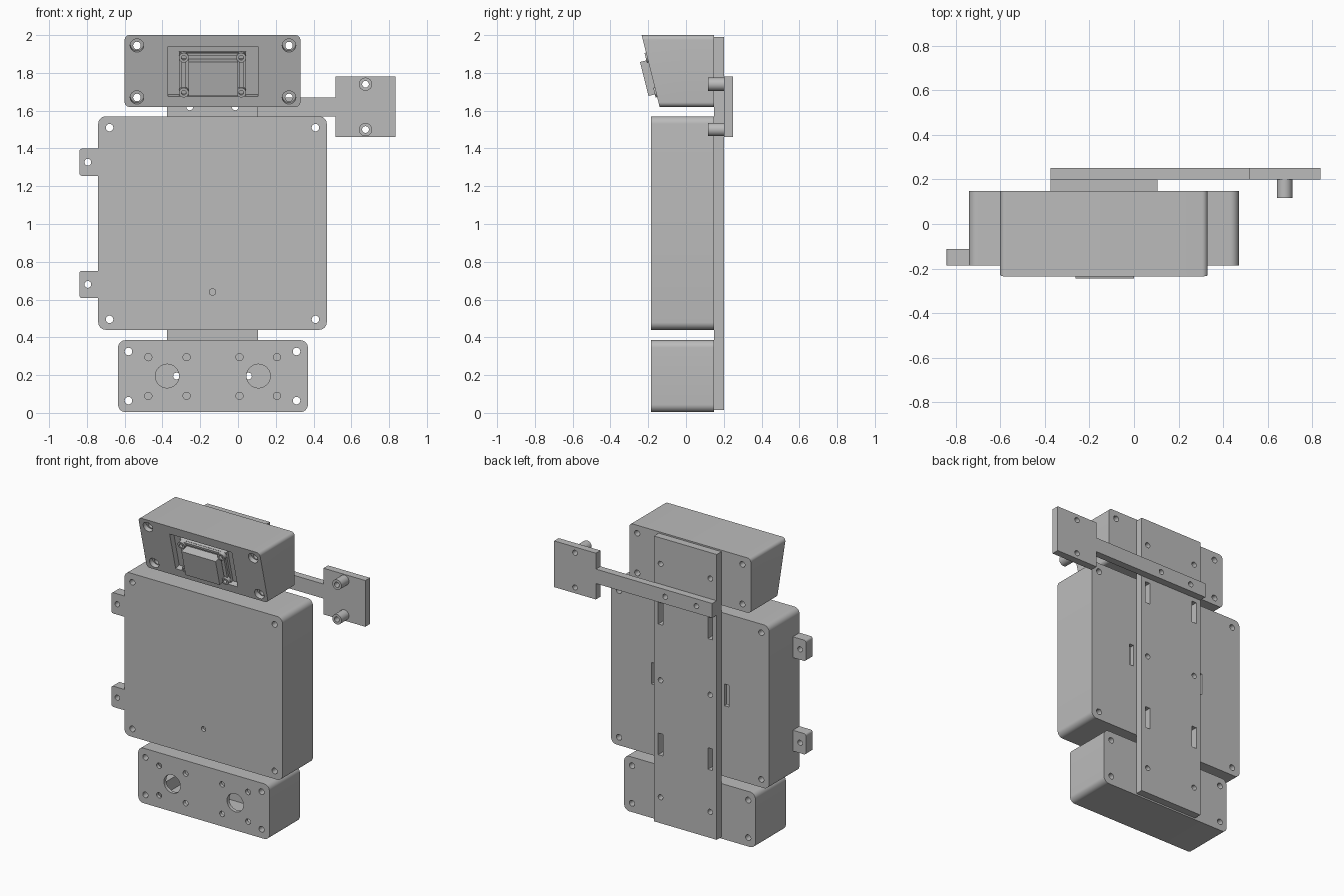
import bpy, bmesh, math
from mathutils import Matrix, Vector

cube = bpy.data.objects.get("Cube")
if cube:
    bpy.data.objects.remove(cube)

grey = bpy.data.materials.new("plain_grey")
grey.use_nodes = True
grey.diffuse_color = (0.5, 0.5, 0.5, 1)
grey.node_tree.nodes["Principled BSDF"].inputs["Base Color"].default_value = (0.5, 0.5, 0.5, 1)

parts = []
BACK, SEAM, FRONT = 0.148, -0.16, -0.185
MID = -0.135                       # centre line of the boxes and spine
TILT = math.atan(0.25)             # lean of the top box face


def face_y(z):
    return -0.235 + (2 - z) * 0.25


def make(name, bm):
    bmesh.ops.recalc_face_normals(bm, faces=bm.faces)
    mesh = bpy.data.meshes.new(name)
    bm.to_mesh(mesh)
    bm.free()
    mesh.materials.append(grey)
    obj = bpy.data.objects.new(name, mesh)
    bpy.context.collection.objects.link(obj)
    parts.append(obj)
    return obj


def add_box(bm, x, y, z):
    size = Vector((x[1] - x[0], y[1] - y[0], z[1] - z[0]))
    mid = Vector((sum(x), sum(y), sum(z))) / 2
    bmesh.ops.create_cube(bm, size=1, matrix=Matrix.Translation(mid) @ Matrix.Diagonal(size.to_4d()))


def add_rod(bm, x, z, r, y, sides=24):
    m = Matrix.Translation((x, sum(y) / 2, z)) @ Matrix.Rotation(math.pi / 2, 4, 'X')
    bmesh.ops.create_cone(bm, cap_ends=True, segments=sides, radius1=r, radius2=r,
                          depth=y[1] - y[0], matrix=m)


def add_tilted(bm, x, z, w, h, low, high, r=0):
    """Block or rod square to the leaning face, from low to high above it."""
    place = Matrix.Translation((x, face_y(z), z)) @ Matrix.Rotation(TILT, 4, 'X')
    tmp = bmesh.new()
    if r:
        add_rod(tmp, 0, 0, r, (-high, -low))
    else:
        add_box(tmp, (-w / 2, w / 2), (-high, -low), (-h / 2, h / 2))
    bmesh.ops.transform(tmp, matrix=place, verts=tmp.verts)
    mesh = bpy.data.meshes.new("tmp")
    tmp.to_mesh(mesh)
    tmp.free()
    bm.from_mesh(mesh)
    bpy.data.meshes.remove(mesh)


def block(name, x, y, z, radius=0):
    """Box with its front-to-back edges rounded."""
    bm = bmesh.new()
    add_box(bm, x, y, z)
    if radius:
        edges = [e for e in bm.edges
                 if abs(e.verts[0].co.y - e.verts[1].co.y) > 0.9 * (y[1] - y[0])
                 and abs(e.verts[0].co.x - e.verts[1].co.x) < 1e-4]
        bmesh.ops.bevel(bm, geom=edges, offset=radius, segments=8, profile=0.5, affect='EDGES')
    return make(name, bm)


def cut(obj, bm):
    cutter = make("cutter", bm)
    parts.remove(cutter)
    cutter.hide_render = True
    mod = obj.modifiers.new("cut", 'BOOLEAN')
    mod.operation, mod.solver, mod.object = 'DIFFERENCE', 'EXACT', cutter
    bpy.context.view_layer.objects.active = obj
    bpy.ops.object.modifier_apply(modifier=mod.name)
    bpy.data.objects.remove(cutter)


def drill(obj, xs, zs, r, y=(-0.4, 0.4)):
    bm = bmesh.new()
    for x in xs:
        for z in zs:
            add_rod(bm, x, z, r, y)
    cut(obj, bm)


def slots(obj, xs, zs, w=0.035, h=0.15, y=(0.05, 0.4)):
    bm = bmesh.new()
    for x in xs:
        for z in zs:
            add_box(bm, (x - w / 2, x + w / 2), y, (z - h / 2, z + h / 2))
    cut(obj, bm)


def case(name, x, z, screw_x, screw_z):
    """Hollow body with solid screw corners, closed by a front lid."""
    body = block(name + "_body", x, (SEAM, BACK), z, 0.04)
    for a, b in ((0.03, 0.11), (0.11, 0.03)):
        bm = bmesh.new()
        add_box(bm, (x[0] + a, x[1] - a), (-0.3, 0.118), (z[0] + b, z[1] - b))
        cut(body, bm)
    lid = block(name + "_lid", x, (FRONT, SEAM), z, 0.04)
    for part in (body, lid):
        drill(part, screw_x, screw_z, 0.02)
    return body, lid


SPINE_HOLES = (MID - 0.19, MID + 0.19)

# Main case with side slots
main_body, main_lid = case("main_case", (-0.74, 0.47), (0.44, 1.57), (-0.68, 0.41), (0.495, 1.51))
slots(main_body, (MID - 0.28, MID + 0.28), (1.005,))
drill(main_body, SPINE_HOLES, (1.005,), 0.018)
drill(main_lid, (MID,), (0.64,), 0.017)

# Side mounting tabs
for name, z in (("lower", 0.68), ("upper", 1.327)):
    tab = block(name + "_side_tab", (-0.84, -0.74), (FRONT, -0.112), (z - 0.072, z + 0.072), 0.015)
    for v in tab.data.vertices:       # square against the case
        if v.co.x > -0.76:
            v.co.x = -0.735
    drill(tab, (-0.795,), (z,), 0.018)

# Lower case with two round openings
low_body, low_lid = case("lower_case", (-0.635, 0.37), (0.004, 0.385), (-0.58, 0.31), (0.065, 0.325))
drill(low_body, SPINE_HOLES, (0.195,), 0.018)
drill(low_lid, (-0.375, 0.108), (0.195,), 0.063)
drill(low_lid, (-0.475, -0.272, 0.008, 0.206), (0.09, 0.295), 0.019)

# Top case: straight rear half and leaning front half
rear = block("top_case_rear", (-0.6, 0.33), (0, BACK), (1.62, 2), 0.025)
head = block("top_case_front", (-0.6, 0.33), (-0.3, 0), (1.62, 2), 0.025)
for v in head.data.vertices:
    if v.co.y < -0.1:
        v.co.y = face_y(v.co.z)
CORNER_X, CORNER_Z = (-0.535, 0.27), (1.67, 1.945)
bm = bmesh.new()
for x in CORNER_X:
    for z in CORNER_Z:
        add_tilted(bm, x, z, 0, 0, -0.03, 0.05, 0.036)
add_tilted(bm, MID + 0.003, 1.808, 0.475, 0.272, -0.04, 0.05)
cut(head, bm)
for part in (rear, head):
    drill(part, CORNER_X, CORNER_Z, 0.02)
drill(rear, SPINE_HOLES, (1.81,), 0.018)

# Recessed screen mount: backing plate, rails, raised screen and screw posts
bm = bmesh.new()
add_tilted(bm, MID, 1.79, 0.355, 0.236, -0.045, -0.02)
make("screen_plate", bm)
bm = bmesh.new()
for x in (MID - 0.153, MID + 0.153):
    add_tilted(bm, x, 1.79, 0.025, 0.17, -0.03, -0.005)
add_tilted(bm, MID, 1.895, 0.3, 0.016, -0.03, -0.005)
make("screen_rails", bm)
bm = bmesh.new()
add_tilted(bm, MID + 0.003, 1.778, 0.262, 0.185, -0.03, 0.043)
make("screen", bm)
bm = bmesh.new()
for x in (MID - 0.152, MID + 0.152):
    for z in (1.697, 1.882):
        add_tilted(bm, x, z, 0, 0, -0.03, 0.008, 0.026)
posts = make("screen_posts", bm)
bm = bmesh.new()
for x in (MID - 0.152, MID + 0.152):
    for z in (1.697, 1.882):
        add_tilted(bm, x, z, 0, 0, -0.012, 0.03, 0.013)
cut(posts, bm)

# Rear spine
ARM_HOLES = (MID - 0.12, MID + 0.12)
spine = block("rear_spine", (-0.375, 0.105), (BACK, 0.2), (0.015, 1.99))
drill(spine, SPINE_HOLES, (0.195, 1.005, 1.81), 0.018)
drill(spine, ARM_HOLES, (1.62,), 0.018)
slots(spine, SPINE_HOLES, (0.56, 1.465))

# Side arm, end plate and hollow standoffs
arm = block("side_arm", (-0.375, 0.515), (0.2, 0.25), (1.57, 1.67))
drill(arm, ARM_HOLES, (1.62,), 0.018)
plate = block("arm_end_plate", (0.515, 0.835), (0.2, 0.25), (1.46, 1.78))
drill(plate, (0.675,), (1.5, 1.74), 0.018)
bm = bmesh.new()
for z in (1.5, 1.74):
    add_rod(bm, 0.675, z, 0.035, (0.117, 0.2))
standoffs = make("arm_standoffs", bm)
drill(standoffs, (0.675,), (1.5, 1.74), 0.018)

# Smooth the rounded edges, keep the rest crisp
bpy.ops.object.select_all(action='DESELECT')
for obj in parts:
    obj.select_set(True)
bpy.context.view_layer.objects.active = parts[0]
bpy.ops.object.shade_smooth_by_angle(angle=math.radians(30))
